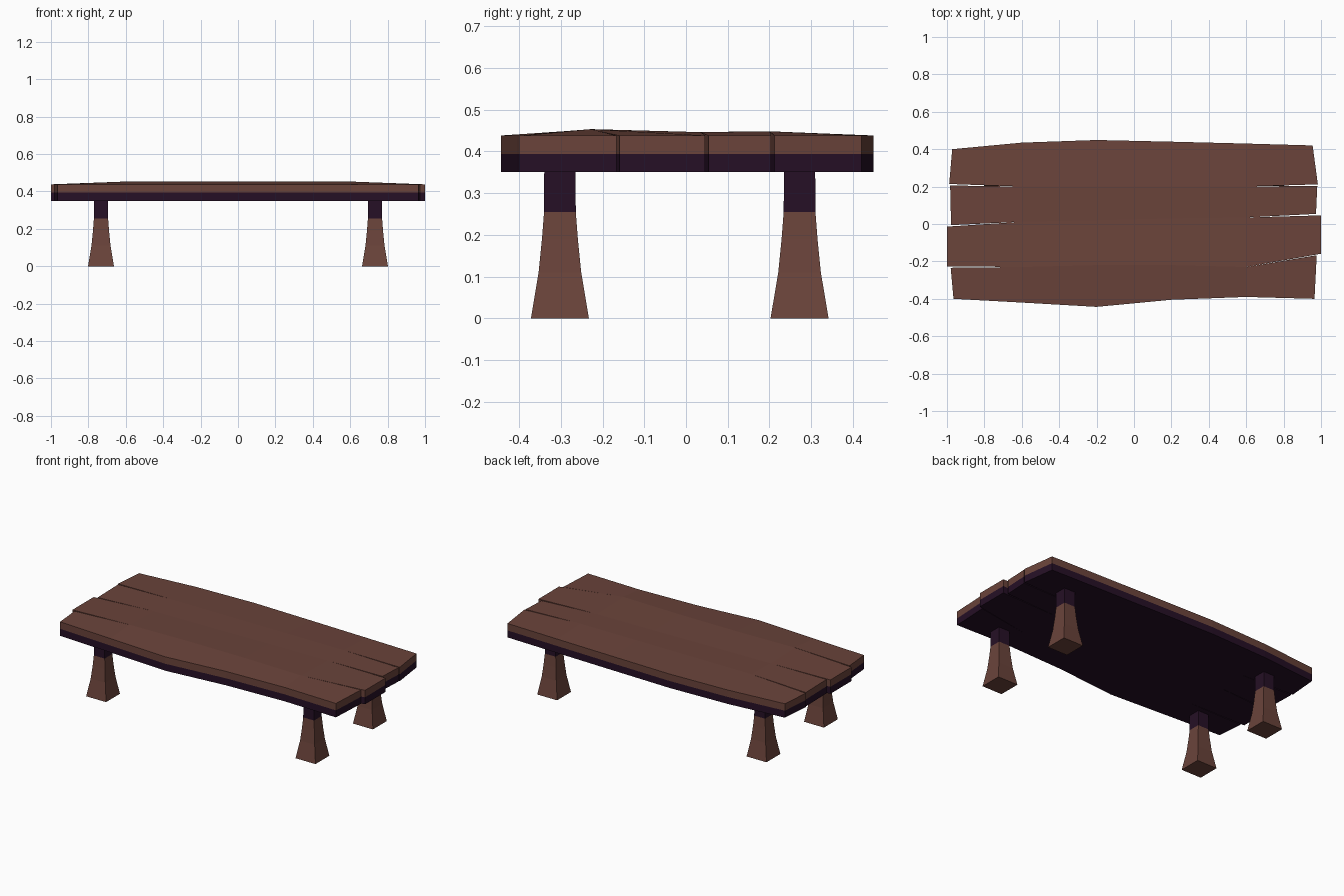
import bpy, bmesh

if "Cube" in bpy.data.objects:
    bpy.data.objects.remove(bpy.data.objects["Cube"])


def material(name, rgb):
    m = bpy.data.materials.new(name)
    m.diffuse_color = (*rgb, 1)
    m.use_nodes = True
    m.node_tree.nodes["Principled BSDF"].inputs["Base Color"].default_value = m.diffuse_color
    return m


BROWN = material("brown wood", (0.145, 0.057, 0.043))
DARK = material("dark purple wood", (0.019, 0.005, 0.019))


def finish(bm, name):
    bmesh.ops.recalc_face_normals(bm, faces=bm.faces)
    mesh = bpy.data.meshes.new(name)
    bm.to_mesh(mesh)
    bm.free()
    mesh.materials.append(BROWN)
    mesh.materials.append(DARK)
    obj = bpy.data.objects.new(name, mesh)
    bpy.context.collection.objects.link(obj)
    return obj


# Tabletop: four planks side by side, joined in the middle, split at the ends
STATIONS = [-1, -0.6, -0.2, 0.2, 0.6, 1]
SEAMS = [  # y of each long line at every station
    [-0.40, -0.42, -0.443, -0.405, -0.39, -0.40],
    [-0.23, -0.23, -0.22, -0.22, -0.23, -0.163],
    [-0.01, 0.012, 0.02, 0.03, 0.035, 0.05],
    [0.21, 0.20, 0.20, 0.20, 0.20, 0.208],
    [0.40, 0.435, 0.449, 0.44, 0.43, 0.42],
]
CREST = [0.438, 0.453, 0.446, 0.448, 0.438]
# x of each plank's two corners at the left and right ends
END_X = {0: [(-0.965, -0.98), (-1, -1), (-0.978, -0.983), (-0.988, -0.972)],
         5: [(0.965, 0.977), (1, 1), (0.973, 0.98), (0.983, 0.955)]}
GAP = 0.004


def build_top():
    bm = bmesh.new()
    cache = {}

    def corner(i, j, plank, level):
        """Vertex on station i, seam j; the end stations are split per plank."""
        end = i in END_X
        key = (i, j, plank if end else -1, level)
        if key not in cache:
            x, y = STATIONS[i], SEAMS[j][i]
            z = (0.35, 0.394, 0.438 if end else CREST[j])[level]
            if end:
                side = j - plank
                x = END_X[i][plank][side]
                if 0 < j < 4:
                    y += GAP if side == 0 else -GAP
            cache[key] = bm.verts.new((x, y, z))
        return cache[key]

    edges = {}
    for i in range(5):
        for p in range(4):
            ring = [(i, p), (i + 1, p), (i + 1, p + 1), (i, p + 1)]
            bm.faces.new([corner(a, b, p, 2) for a, b in ring])
            bm.faces.new([corner(a, b, p, 0) for a, b in reversed(ring)]).material_index = 1
            for k in range(4):
                quad = [[corner(a, b, p, lv) for lv in range(3)]
                        for a, b in (ring[k], ring[(k + 1) % 4])]
                edges.setdefault(frozenset((quad[0][2], quad[1][2])), []).append(quad)
    # walls along outer edges and cracks, dark in the lower half
    for quads in edges.values():
        if len(quads) == 1:
            a, b = quads[0]
            for lv in (0, 1):
                f = bm.faces.new((a[lv], b[lv], b[lv + 1], a[lv + 1]))
                f.material_index = 1 - lv
    finish(bm, "tabletop")


# Legs: square flared posts with a dark collar at the top
PROFILE = [(0.0, 0.0695), (0.11, 0.051), (0.19, 0.043), (0.255, 0.038), (0.352, 0.0375)]


def build_leg(name, cx, cy):
    bm = bmesh.new()
    rings = [[bm.verts.new((cx + sx * h, cy + sy * h, z))
              for sx, sy in ((-1, -1), (1, -1), (1, 1), (-1, 1))] for z, h in PROFILE]
    bm.faces.new(rings[0])
    bm.faces.new(rings[-1]).material_index = 1
    for n, (lo, hi) in enumerate(zip(rings, rings[1:])):
        for k in range(4):
            m = (k + 1) % 4
            f = bm.faces.new((lo[k], lo[m], hi[m], hi[k]))
            f.material_index = 1 if n == 3 else 0
    finish(bm, name)


build_top()
for row, y in (("front", -0.302), ("back", 0.272)):
    for side, x in (("left", -0.7325), ("right", 0.7325)):
        build_leg(f"{row}_{side}_leg", x, y)
